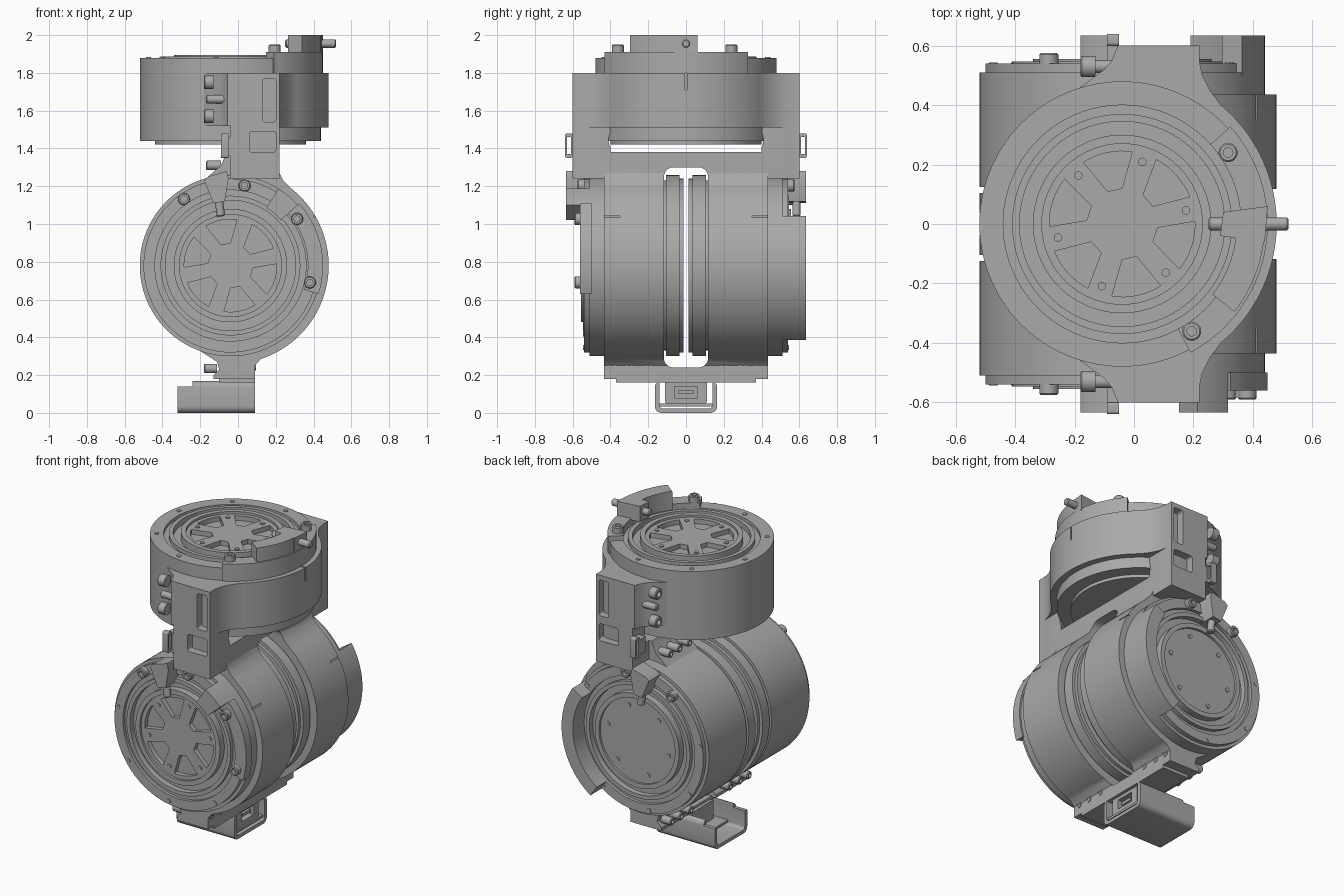
import bpy, bmesh, math
from mathutils import Matrix, Vector

if "Cube" in bpy.data.objects:
    bpy.data.objects.remove(bpy.data.objects["Cube"])

grey = bpy.data.materials.new("machined grey")
grey.use_nodes = True
grey.diffuse_color = (0.4, 0.4, 0.4, 1)
grey.node_tree.nodes["Principled BSDF"].inputs["Base Color"].default_value = (0.4, 0.4, 0.4, 1)

AX, AZ = -0.04, 0.78                      # motor axes
HOUSING, CLAMP = 0.48, 0.52               # radii
I = Matrix.Identity(4)
MIRROR = Matrix.Scale(-1, 4, (0, 1, 0))
UP = Matrix.Translation((AX, 0, 0))
FRONT = Matrix.Translation((AX, 0, AZ)) @ Matrix.Rotation(math.pi / 2, 4, 'X')
BACK = MIRROR @ FRONT
TURN = Matrix.Rotation(math.pi / 2, 4, 'X')   # xy profile becomes xz, extruded toward -y
made = []


def finish(name, bm, m=I):
    bm.transform(m)
    bmesh.ops.recalc_face_normals(bm, faces=bm.faces)
    mesh = bpy.data.meshes.new(name)
    bm.to_mesh(mesh)
    bm.free()
    mesh.materials.append(grey)
    ob = bpy.data.objects.new(name, mesh)
    bpy.context.collection.objects.link(ob)
    made.append(ob)
    return ob


def prism(name, pts, z0, z1, m=I):
    bm = bmesh.new()
    face = bm.faces.new([bm.verts.new((x, y, z0)) for x, y in pts])
    top = bmesh.ops.extrude_face_region(bm, geom=[face])
    verts = [v for v in top["geom"] if isinstance(v, bmesh.types.BMVert)]
    bmesh.ops.translate(bm, verts=verts, vec=(0, 0, z1 - z0))
    return finish(name, bm, m)


def box(name, x0, x1, y0, y1, z0, z1, bevel=0, axis=0):
    """Box whose edges along one axis can be rounded."""
    bm = bmesh.new()
    bmesh.ops.create_cube(bm, size=1)
    bm.transform(Matrix.Translation(((x0 + x1) / 2, (y0 + y1) / 2, (z0 + z1) / 2))
                 @ Matrix.Diagonal((x1 - x0, y1 - y0, z1 - z0, 1)))
    if bevel:
        edges = [e for e in bm.edges
                 if abs((e.verts[0].co - e.verts[1].co).normalized()[axis]) > 0.9]
        bmesh.ops.bevel(bm, geom=edges, offset=bevel, segments=5, profile=0.5, affect='EDGES')
    return finish(name, bm)


def revolve(name, profile, m=I, steps=96):
    bm = bmesh.new()
    vs = [bm.verts.new((r, 0, z)) for r, z in profile]
    es = [bm.edges.new(p) for p in zip(vs, vs[1:])]
    bmesh.ops.spin(bm, geom=vs + es, cent=(0, 0, 0), axis=(0, 0, 1),
                   angle=2 * math.pi, steps=steps, use_merge=True)
    bmesh.ops.remove_doubles(bm, verts=bm.verts, dist=1e-5)
    return finish(name, bm, m)


def rod(name, r, start, end, steps=24):
    a, b = Vector(start), Vector(end)
    rot = (b - a).to_track_quat('Z', 'Y').to_matrix().to_4x4()
    n = (b - a).length
    return revolve(name, [(0, 0), (r, 0), (r, n - .006), (r - .006, n), (0, n)],
                   Matrix.Translation(a) @ rot, steps)


def bolt(name, m, r=.032, h=.04):
    revolve(name, [(0, 0), (r, 0), (r, h - .005), (r - .005, h), (r * .5, h),
                   (r * .5, h * .4), (0, h * .4)], m, 24)


def polar(r, deg):
    return r * math.cos(math.radians(deg)), r * math.sin(math.radians(deg))


def arc(r, a0, a1, n=24):
    return [polar(r, a0 + (a1 - a0) * i / n) for i in range(n + 1)]


def arc_plate(name, r0, r1, a0, a1, z0, z1, m):
    return prism(name, arc(r0, a0, a1) + arc(r1, a1, a0), z0, z1, m)


def cut(ob, *cutters):
    for c in cutters:
        c.hide_render = True
        mod = ob.modifiers.new("cut", 'BOOLEAN')
        mod.operation, mod.solver, mod.object = 'DIFFERENCE', 'EXACT', c
        bpy.context.view_layer.objects.active = ob
        bpy.ops.object.modifier_apply(modifier=mod.name)
        made.remove(c)
        bpy.data.objects.remove(c)


def motor(name, m, body, top):
    """Housing of revolution with a ringed end face, pockets and screws."""
    face = [(.40, top), (.40, top - .02), (.37, top - .02), (.37, top + .006),
            (.345, top + .006), (.345, top - .03), (.30, top - .03), (.30, top + .015),
            (.27, top + .015), (.27, top), (0, top)]
    ob = revolve(name, body + face, m)
    for k in range(6):
        pts = arc(.245, 22 + 60 * k, 62 + 60 * k, 8) + [polar(.12, 54 + 60 * k), polar(.12, 30 + 60 * k)]
        cut(ob, prism("pocket", pts, top - .03, top + .05, m))
        x, y = polar(.22, 12 + 60 * k)
        revolve(name + "_dial_screw", [(0, top), (.014, top), (.014, top + .006), (0, top + .006)],
                m @ Matrix.Translation((x, y, 0)), 16)
    for k in range(8):
        x, y = polar(.44, 35 + 45 * k)
        revolve(name + "_flange_screw", [(0, top - .01), (.014, top - .01), (.014, top + .004), (0, top + .004)],
                m @ Matrix.Translation((x, y, 0)), 16)


def face_bolt(m, deg, z):
    bolt("face_bolt", m @ Matrix.Translation((*polar(.43, deg), z)))


# Motors: one upright, two lying back to back
motor("upper_motor", UP, [(0, 1.42), (.40, 1.42), (.40, 1.44), (HOUSING, 1.44), (HOUSING, 1.88)], 1.88)
lying = [(0, .012), (.40, .012), (.46, .014), (.46, .035), (HOUSING, .035), (HOUSING, .105),
         (.45, .105), (.45, .125), (HOUSING, .125), (HOUSING, .51), (.46, .51), (.46, .54)]
motor("front_motor", FRONT, lying, .54)
motor("back_motor", BACK, lying, .54)


def slot():
    return box("slot", -1, 1, -.117, .117, .24, 1.30, .05)


# Lower clamp: half shell with foot and neck
shell = [(AX + x, AZ + z) for x, z in arc(CLAMP, -72, 52, 48)]
pts = [(AX, .18), (.09, .18), (.09, .25)] + shell + [(.24, 1.23), (.22, 1.27), (.22, 1.3), (AX, 1.3)]
lower = prism("lower_clamp", pts, -.435, .435, TURN)
cut(lower, slot())
for s in (-1, 1):
    cut(lower, box("slit", .4, .6, s * .4 - .05, s * .4 + .05, 1.035, 1.043))

# Upper bracket: half shell, side arms and floor
half = [(AX + x, y) for x, y in arc(CLAMP, 0, 50)] + [(.255, .45), (.23, .5), (.22, .55), (.22, .6), (AX, .6)]
bracket = prism("upper_bracket", half + [(x, -y) for x, y in reversed(half[1:])], 1.24, 1.80)
cut(bracket, revolve("bore", [(0, 1.38), (.478, 1.38), (.478, 2), (0, 2)], UP),
    box("window", -1, 1, -.41, .41, 1.38, 1.51, .06),
    box("underside", .22, 1, -1, 1, 1, 1.51), slot(),
    box("slit", .4, .6, -.005, .005, 1.71, 1.9))
for s in (-1, 1):
    for x0, x1, z0, z1 in ((.13, .2, 1.54, 1.77), (.06, .2, 1.38, 1.49)):
        cut(bracket, box("recess", x0, x1, s * .6 - .05, s * .6 + .05, z0, z1, .015, 1))

# Split-clamp ears and their bolts
ear = [(AX, .4), (AX, .6), (-.055, .6), (-.075, .55), (-.1, .52), (-.18, .46), (-.22, .4)]
foot = [(AX, .36), (AX, .18), (-.13, .18), (-.13, .2), (-.1, .23), (-.11, .27), (-.22, .34)]
neck = [(AX, 1.2), (AX, 1.38), (-.06, 1.38), (-.09, 1.31), (-.16, 1.25), (-.2, 1.2)]
toward_left = Matrix.Rotation(-math.pi / 2, 4, 'Y')
for s, m in ((-1, MIRROR), (1, I)):
    prism("upper_ear", ear, 1.52, 1.80, m)
    for z in (1.57, 1.75):
        bolt("ear_bolt", Matrix.Translation((-.13, s * .53, z)) @ toward_left, .036, .05)
    rod("ear_pin", .022, (-.06, s * .53, 1.66), (-.17, s * .53, 1.66))
    prism("foot_ear", foot, s * .117, s * .435, TURN)
    prism("neck_ear", neck, s * .117, s * .435, TURN)
    for y in (.2, .3, .39):
        bolt("neck_bolt", Matrix.Translation((-.09, s * y, 1.31)) @ toward_left, .025, .08)
        bolt("foot_bolt", Matrix.Translation((-.11, s * y, .235)) @ toward_left, .025, .07)
        revolve("foot_screw", [(.02, -.02), (.02, .004), (.012, .004), (.012, -.01), (0, -.01)],
                Matrix.Translation((.09, s * y, .245)) @ Matrix.Rotation(math.pi / 2, 4, 'Y'), 16)
    # Cable loop beside each arm
    clip = box("cable_loop", -.09, -.05, s * .62 - .02, s * .62 + .02, 1.35, 1.48, .01)
    cut(clip, box("hole", -.2, .1, s * .62 - .011, s * .62 + .011, 1.37, 1.46))
    box("loop_base", -.09, AX, s * .57 - .03, s * .57 + .03, 1.36, 1.46)

# Wedge sensors with pins on both end faces
wedge = [(-.16, 1.25), (-.06, 1.28), (-.05, 1.24), (-.07, 1.12), (-.13, 1.11), (-.18, 1.23)]
for s in (-1, 1):
    prism("wedge_sensor", wedge, -s * .52, -s * .635, TURN)
    rod("wedge_pin", .022, (-.105, s * .585, 1.15), (-.09, s * .585, 1.04))
for m in (FRONT, BACK):
    for deg in (80, 125):
        face_bolt(m, deg, .535)

# End stops
arc_plate("front_stop", .41, .49, -18, 42, .5, .56, FRONT)
arc_plate("front_stop_block", .36, .48, 42, 58, .5, .635, FRONT)
arc_plate("back_stop", .40, .48, -55, 33, .5, .635, BACK)
for deg in (35, -12):
    face_bolt(FRONT, deg, .55)
arc_plate("top_stop", .40, .49, -62, 42, 1.80, 1.91, UP)
arc_plate("top_stop_block", .385, .48, -38, 0, 1.88, 2.0, UP)
prism("top_stop_nose", [(.29, -.04), (.44, -.06), (.45, .06), (.3, .04)], 1.9, 2.0)
rod("top_stop_pin", .022, (.4, 0, 1.955), (.52, 0, 1.955))
rod("top_stop_pin_inner", .022, (.4, 0, 1.955), (.25, 0, 1.955))
for deg in (34, -57):
    face_bolt(UP, deg, 1.91)

# Connector tray under the foot
box("foot_plate", -.1, .09, -.37, .37, .16, .185)
tray = box("connector_tray", -.32, .09, -.165, .165, 0, .17, .035)
cut(tray, box("hollow", -1, 1, -.14, .14, .022, .3, .02), box("lowered", -1, -.24, -1, 1, .14, 1))
plug = box("connector", -.12, .07, -.11, .11, .05, .17, .01)
cut(plug, box("socket", .03, .2, -.06, .06, .08, .14))
box("connector_tongue", .0, .06, -.04, .04, .1, .12)
box("circuit_board", -.2, .08, -.14, .14, .035, .05)

for ob in bpy.context.selected_objects:
    ob.select_set(False)
for ob in made:
    ob.select_set(True)
bpy.context.view_layer.objects.active = made[0]
bpy.ops.object.shade_smooth_by_angle(angle=math.radians(30))
